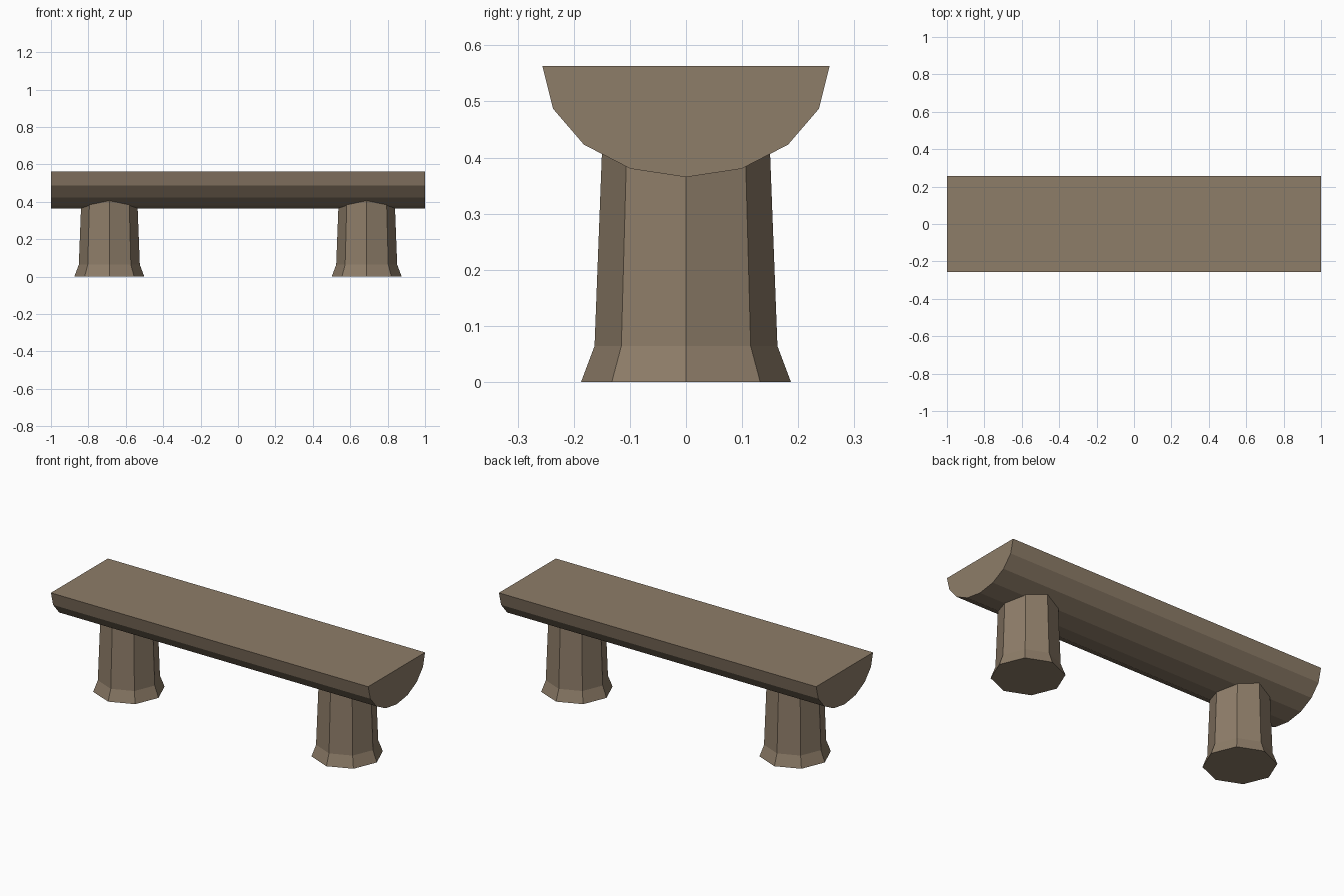
import bpy, bmesh
from math import cos, sin, pi

cube = bpy.data.objects.get("Cube")
if cube:
    bpy.data.objects.remove(cube, do_unlink=True)

wood = bpy.data.materials.new("weathered_wood")
wood.use_nodes = True
colour = (0.27, 0.205, 0.14, 1)
wood.diffuse_color = colour
bsdf = next(n for n in wood.node_tree.nodes if n.type == "BSDF_PRINCIPLED")
bsdf.inputs["Base Color"].default_value = colour


def loft(name, rings):
    """Bridge matching rings of points, cap both ends, flat shaded."""
    bm = bmesh.new()
    loops = [[bm.verts.new(p) for p in ring] for ring in rings]
    n = len(loops[0])
    for a, b in zip(loops, loops[1:]):
        for i in range(n):
            j = (i + 1) % n
            bm.faces.new((a[i], a[j], b[j], b[i]))
    bm.faces.new(loops[0])
    bm.faces.new(loops[-1])
    bmesh.ops.recalc_face_normals(bm, faces=bm.faces)
    mesh = bpy.data.meshes.new(name)
    bm.to_mesh(mesh)
    bm.free()
    mesh.materials.append(wood)
    obj = bpy.data.objects.new(name, mesh)
    bpy.context.collection.objects.link(obj)
    return obj


# Seat: a split log, flat side up
half = [(0.256, 0.563), (0.237, 0.487), (0.182, 0.423), (0.099, 0.38)]
profile = half + [(0, 0.365)] + [(-y, z) for y, z in reversed(half)]
loft("seat", [[(x, y, z) for y, z in profile] for x in (-1, 1)])

# Legs: octagonal stumps with a flared foot, sunk into the log
for name, cx in (("right_leg", -0.688), ("left_leg", 0.688)):
    loft(name, [[(cx + r * cos(i * pi / 4), r * sin(i * pi / 4), z) for i in range(8)]
                for r, z in ((0.187, 0), (0.163, 0.064), (0.149, 0.43))])
